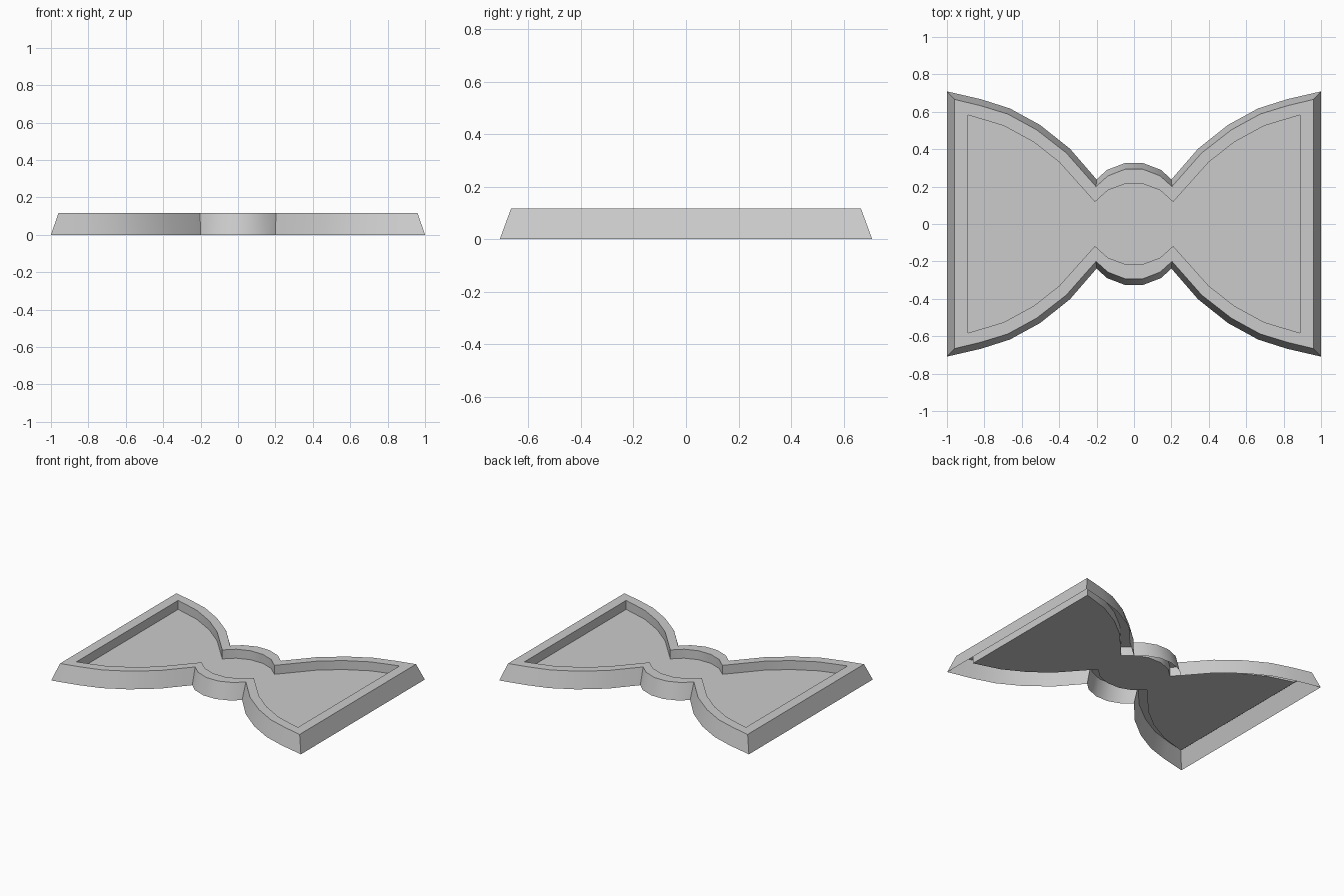
import bpy, bmesh, math

if "Cube" in bpy.data.objects:
    bpy.data.objects.remove(bpy.data.objects["Cube"])

# quarter outlines (+x, +y), from the knot centre out to the wing corner
BASE = [(.048, .326), (.145, .289), (.2, .238), (.343, .403), (.503, .53),
        (.664, .618), (.818, .667), (1, .709)]
RIM = [(.047, .293), (.14, .257), (.203, .2), (.362, .38), (.52, .503),
       (.675, .588), (.822, .633), (.96, .666)]
INNER = [(.05, .214), (.14, .18), (.209, .118), (.399, .33), (.536, .438),
         (.696, .525), (.79, .5535), (.887, .582)]


def full_loop(q):
    """Mirror a quarter outline into a counter-clockwise closed loop."""
    return ([(x, -y) for x, y in q] + [(x, y) for x, y in reversed(q)]
            + [(-x, y) for x, y in q] + [(-x, -y) for x, y in reversed(q)])


bm = bmesh.new()
layers = [(BASE, 0), (RIM, .117), (INNER, .117), (INNER, .052)]
rings = [[bm.verts.new((x, y, z)) for x, y in full_loop(q)] for q, z in layers]

# sloped outer wall, flat rim, upright inner wall
for a, b in zip(rings, rings[1:]):
    n = len(a)
    for i in range(n):
        j = (i + 1) % n
        bm.faces.new((a[i], a[j], b[j], b[i]))

# recessed floor (underside stays open around it)
bm.faces.new(rings[-1])

mesh = bpy.data.meshes.new("bow_tray")
bm.to_mesh(mesh)
bm.free()
tray = bpy.data.objects.new("bow_tray", mesh)
bpy.context.collection.objects.link(tray)
bpy.context.view_layer.objects.active = tray
tray.select_set(True)
bpy.ops.object.shade_smooth_by_angle(angle=math.radians(30))
